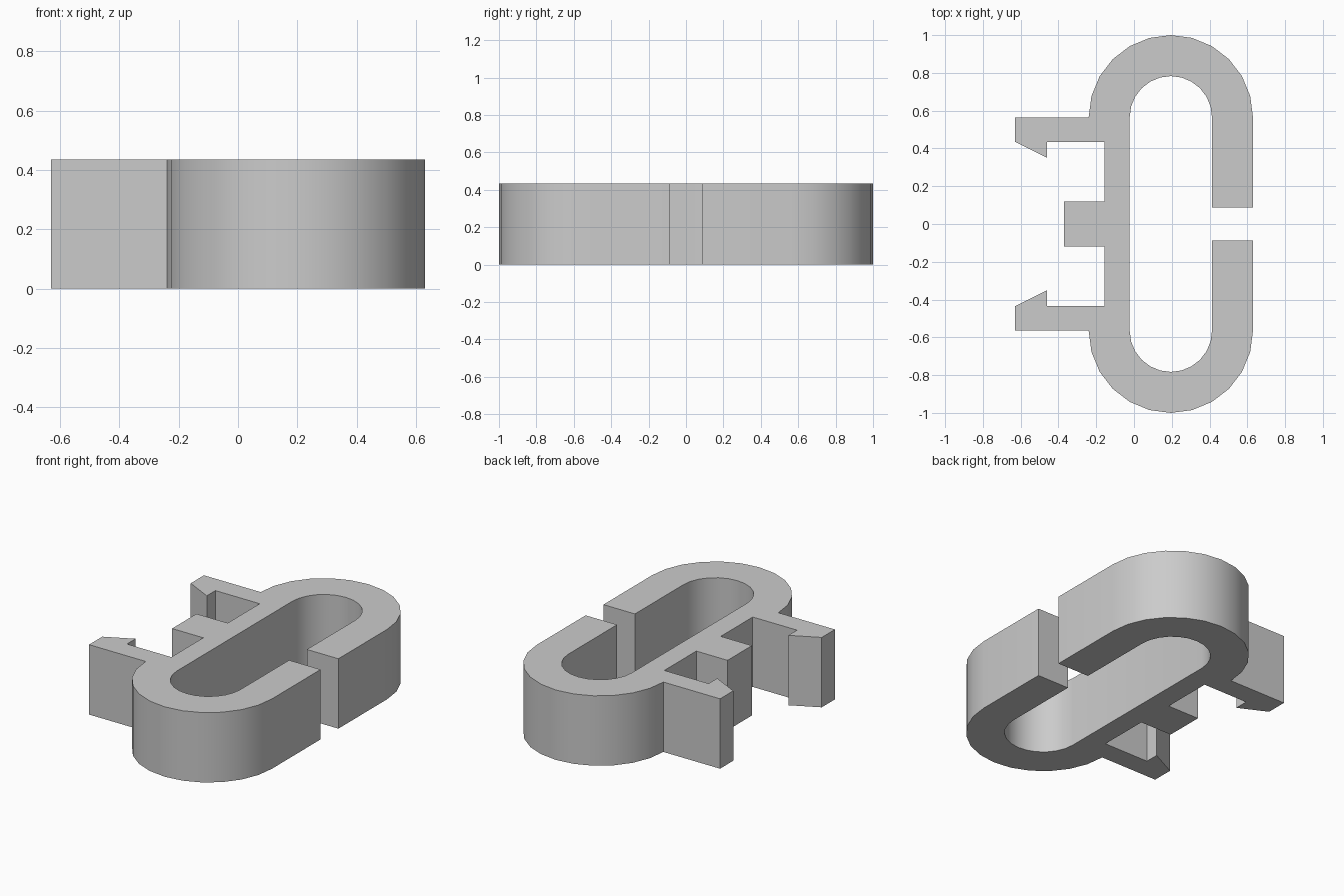
import bpy
import bmesh
from math import sin, cos, radians

cube = bpy.data.objects.get("Cube")
if cube:
    bpy.data.objects.remove(cube, do_unlink=True)

HEIGHT = 0.435
CENTRE_X, CENTRE_Y = 0.195, 0.565   # centre of the rounded end
OUTER, INNER = 0.435, 0.218         # radii of the rounded end
HALF_GAP = 0.0875
STEPS = 12


def arc(radius):
    """Half circle around the rounded end, from +x round to -x."""
    angles = [radians(180 * i / STEPS) for i in range(STEPS + 1)]
    return [(CENTRE_X + radius * cos(a), CENTRE_Y + radius * sin(a)) for a in angles]


def mirrored(points):
    """Points followed by their reflection in y, keeping one continuous path."""
    return points + [(x, -y) for x, y in reversed(points)]


# Outer path of one half: gap end, rounded end, hooked arm, middle stop
hooked_arm = [(-0.63, 0.565), (-0.63, 0.435), (-0.46, 0.35), (-0.46, 0.435), (-0.155, 0.435)]
middle_stop = [(-0.155, 0.12), (-0.37, 0.12)]
outer = [(CENTRE_X + OUTER, HALF_GAP)] + arc(OUTER) + hooked_arm + middle_stop

# Inner path of one half: gap end and rounded end of the slot
inner = [(CENTRE_X + INNER, HALF_GAP)] + arc(INNER)

outline = mirrored(outer) + mirrored(inner)[::-1]

# Extrude the outline into the clip
bm = bmesh.new()
base = bm.faces.new([bm.verts.new((x, y, 0)) for x, y in outline])
top = bmesh.ops.extrude_face_region(bm, geom=[base], use_keep_orig=True)
top_verts = [v for v in top["geom"] if isinstance(v, bmesh.types.BMVert)]
bmesh.ops.translate(bm, verts=top_verts, vec=(0, 0, HEIGHT))
bmesh.ops.recalc_face_normals(bm, faces=bm.faces)
mesh = bpy.data.meshes.new("snap_clip")
bm.to_mesh(mesh)
bm.free()

clip = bpy.data.objects.new("snap_clip", mesh)
bpy.context.collection.objects.link(clip)

# Plain grey material
grey = bpy.data.materials.new("grey plastic")
grey.use_nodes = True
colour = (0.6, 0.6, 0.6, 1)
grey.diffuse_color = colour
grey.node_tree.nodes["Principled BSDF"].inputs["Base Color"].default_value = colour
mesh.materials.append(grey)

# Smooth round walls with sharp corners
bpy.ops.object.select_all(action="DESELECT")
clip.select_set(True)
bpy.context.view_layer.objects.active = clip
bpy.ops.object.shade_smooth_by_angle(angle=radians(30))
